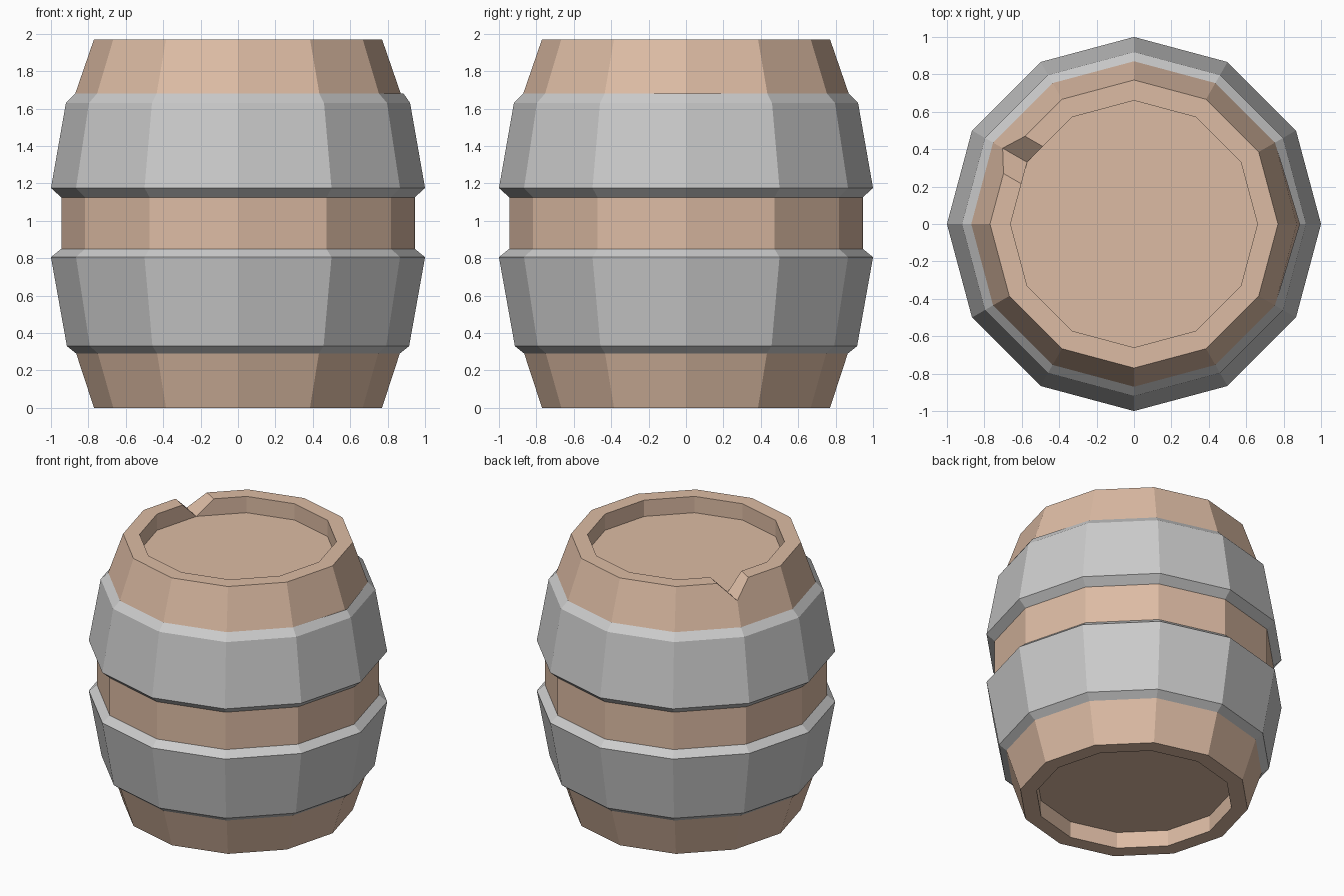
import bpy, bmesh, math
from mathutils import Matrix

if "Cube" in bpy.data.objects:
    bpy.data.objects.remove(bpy.data.objects["Cube"])

SIDES = 12


def make_object(name, bm, color=None):
    mesh = bpy.data.meshes.new(name)
    bm.to_mesh(mesh)
    bm.free()
    obj = bpy.data.objects.new(name, mesh)
    bpy.context.collection.objects.link(obj)
    if color:
        mat = bpy.data.materials.new(name + "_paint")
        mat.diffuse_color = color
        mat.use_nodes = True
        mat.node_tree.nodes["Principled BSDF"].inputs["Base Color"].default_value = mat.diffuse_color
        mesh.materials.append(mat)
    return obj


def lathe(profile, capped=False):
    """Turn (radius, z) points, listed bottom to top, into a faceted band."""
    bm = bmesh.new()
    rings = []
    for r, z in profile:
        rings.append([bm.verts.new((r * math.cos(a), r * math.sin(a), z))
                      for a in (i * math.tau / SIDES for i in range(SIDES))])
    for lo, hi in zip(rings, rings[1:]):
        for i in range(SIDES):
            j = (i + 1) % SIDES
            bm.faces.new((lo[i], lo[j], hi[j], hi[i]))
    if capped:
        bm.faces.new(rings[0][::-1])
        bm.faces.new(rings[-1])
    return bm, rings


# Wooden body with recessed ends
body_profile = [(0.66, 0.12), (0.66, 0), (0.77, 0), (0.865, 0.29),
                (0.945, 0.85), (0.945, 1.125), (0.87, 1.68),
                (0.77, 1.97), (0.66, 1.97), (0.66, 1.85)]
bm, _ = lathe(body_profile, capped=True)
body = make_object("barrel_body", bm, (0.72, 0.50, 0.37, 1))

# V-shaped chip in the top rim, cut along the 150 degree corner
bm = bmesh.new()
section = [(0, 1.851), (0.173, 2.03), (-0.173, 2.03)]
ends = [[bm.verts.new((x, y, z)) for y, z in section] for x in (0.5, 1.0)]
bm.faces.new(ends[0][::-1])
bm.faces.new(ends[1])
for i in range(3):
    j = (i + 1) % 3
    bm.faces.new((ends[0][i], ends[0][j], ends[1][j], ends[1][i]))
bmesh.ops.recalc_face_normals(bm, faces=bm.faces)
bm.transform(Matrix.Rotation(math.radians(150), 4, 'Z'))
cutter = make_object("rim_chip_cutter", bm)
cutter.hide_render = True
cutter.hide_viewport = True
chip = body.modifiers.new("rim_chip", 'BOOLEAN')
chip.operation = 'DIFFERENCE'
chip.solver = 'EXACT'
chip.object = cutter

# Metal hoops
bm, _ = lathe([(0.865, 0.29), (0.915, 0.33), (1.0, 0.805), (0.945, 0.85)])
make_object("lower_hoop", bm)
bm, rings = lathe([(0.945, 1.125), (1.0, 1.175), (0.92, 1.63), (0.87, 1.68)])
rings[-1][0].co.x = 0.885  # slightly bent corner
make_object("upper_hoop", bm)
